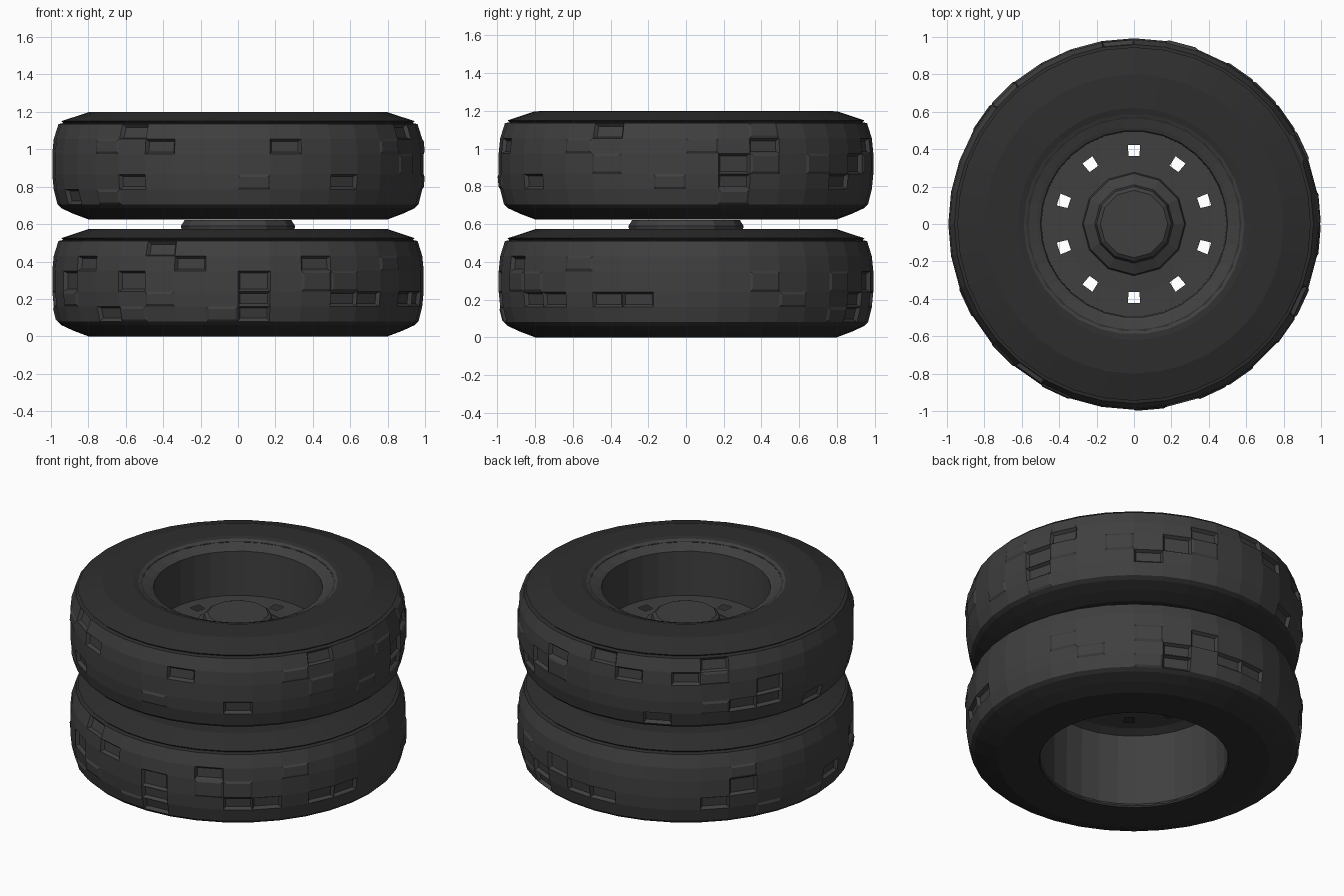
import bpy, bmesh, math, random

if "Cube" in bpy.data.objects:
    bpy.data.objects.remove(bpy.data.objects["Cube"])

random.seed(4)


def material(name, grey):
    m = bpy.data.materials.new(name)
    m.diffuse_color = (grey, grey, grey, 1)
    m.use_nodes = True
    m.node_tree.nodes["Principled BSDF"].inputs["Base Color"].default_value = m.diffuse_color
    return m


RUBBER = material("rubber", 0.027)
TREAD = material("tread_rubber", 0.05)
STEEL = material("dark_steel", 0.05)


def lathe(profile, sides, phase=0.0, closed=False, cap=False):
    """Spin (radius, z) points round z; returns the bmesh and its rows of faces."""
    bm = bmesh.new()
    rings = []
    for r, z in profile:
        angles = [math.tau * (i + phase) / sides for i in range(sides)]
        rings.append([bm.verts.new((r * math.cos(a), r * math.sin(a), z)) for a in angles])
    pairs = list(zip(rings, rings[1:]))
    if closed:
        pairs.append((rings[-1], rings[0]))
    rows = [[bm.faces.new((a[i], a[(i + 1) % sides], b[(i + 1) % sides], b[i]))
             for i in range(sides)] for a, b in pairs]
    if cap:
        bm.faces.new(rings[0][::-1])
        bm.faces.new(rings[-1])
    return bm, rows


def finish(bm, name, mat, z=0.0):
    bmesh.ops.recalc_face_normals(bm, faces=bm.faces)
    mesh = bpy.data.meshes.new(name)
    bm.to_mesh(mesh)
    bm.free()
    mesh.materials.append(mat)
    ob = bpy.data.objects.new(name, mesh)
    ob.location.z = z
    bpy.context.collection.objects.link(ob)
    return ob


def tyre(name, z):
    # Sidewalls, and the tread band in the middle of the profile
    profile = [(0.56, 0.0), (0.80, 0.0), (0.88, 0.03), (0.945, 0.06), (0.965, 0.08),
               (0.985, 0.16), (0.993, 0.24), (0.993, 0.35), (0.985, 0.43), (0.96, 0.51),
               (0.935, 0.515), (0.945, 0.525), (0.80, 0.573), (0.62, 0.575), (0.565, 0.56)]
    bm, rows = lathe(profile, 36, closed=True)
    bmesh.ops.recalc_face_normals(bm, faces=bm.faces)
    tread = [f for row in rows[4:9] for f in row]
    for f in tread:
        f.material_index = 1
    # Worn tread: some blocks slightly raised, some cut in
    chosen = random.sample(tread, 36)
    for faces, depth in ((chosen[:14], 0.008), (chosen[14:], -0.02)):
        bmesh.ops.inset_individual(bm, faces=faces, thickness=0.018, depth=depth)
    ob = finish(bm, name, RUBBER, z)
    ob.data.materials.append(TREAD)


def rim(name, z, disc_z):
    # Lip and outer barrel, then the wide inner barrel behind the disc
    barrel = [(0.59, 0.57), (0.565, 0.558), (0.52, 0.54), (0.50, 0.53),
              (0.495, disc_z), (0.55, disc_z - 0.02), (0.555, 0.02), (0.57, 0.0)]
    finish(lathe(barrel, 30)[0], name + "_barrel", STEEL, z)
    # Disc with ten hand holes: every fourth face of the middle band is left out
    disc = [(0.51, disc_z), (0.425, disc_z), (0.365, disc_z), (0.25, disc_z + 0.005)]
    bm, rows = lathe(disc, 40, phase=-0.5)
    holes = [rows[1][i] for i in range(2, 40, 4)]
    bmesh.ops.delete(bm, geom=holes, context='FACES')
    finish(bm, name + "_disc", STEEL, z)


def hub(name, profile):
    finish(lathe(profile, 12, cap=True)[0], name, STEEL)


UPPER = 0.625
tyre("lower_tyre", 0)
tyre("upper_tyre", UPPER)
rim("lower_rim", 0, 0.50)
rim("upper_rim", UPPER, 0.245)

# Lower hub fills the gap between the tyres; upper hub carries the cap
hub("lower_hub", [(0.29, 0.49), (0.305, 0.59), (0.285, 0.622)])
hub("upper_hub", [(0.28, 0.86), (0.27, 0.90), (0.21, 0.93), (0.20, 0.97), (0.18, 0.985)])
